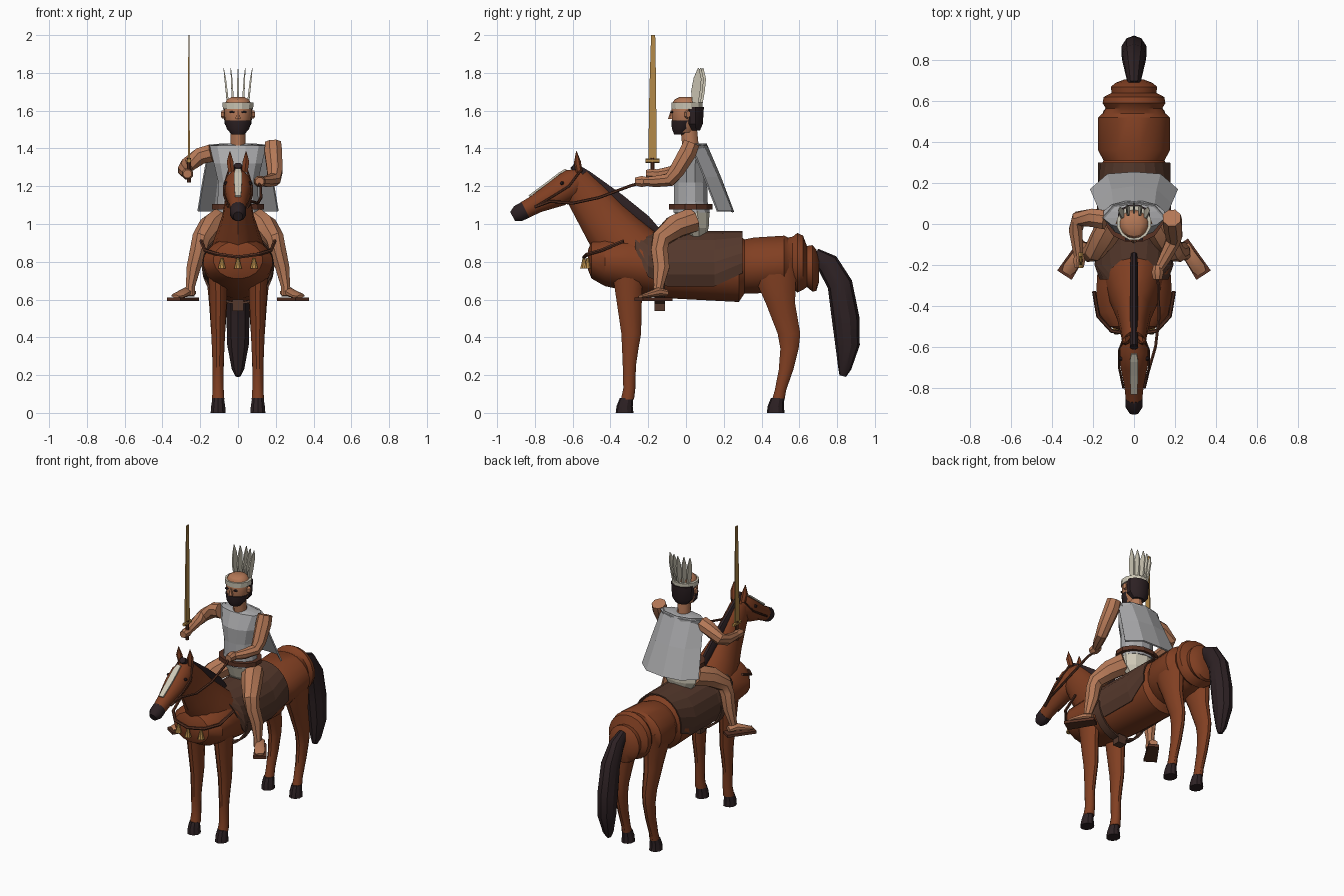
import bpy, bmesh, math
from mathutils import Vector

X, Y, Z = Vector((1, 0, 0)), Vector((0, 1, 0)), Vector((0, 0, 1))


def material(name, rgb):
    m = bpy.data.materials.new(name)
    m.diffuse_color = (*rgb, 1)
    return m


COAT = material("chestnut", (0.22, 0.05, 0.016))
DARK = material("dark hair", (0.026, 0.015, 0.017))
RUG = material("brown rug", (0.09, 0.04, 0.025))
LEATHER = material("leather", (0.10, 0.032, 0.017))
SKIN = material("skin", (0.46, 0.19, 0.095))
CLOTH = material("grey cloth", (0.40, 0.40, 0.41))
CREAM = material("cream", (0.62, 0.58, 0.47))
GOLD = material("gold", (0.45, 0.25, 0.065))


def finish(name, bm, mat, smooth=True, thick=0):
    bmesh.ops.recalc_face_normals(bm, faces=bm.faces)
    me = bpy.data.meshes.new(name)
    bm.to_mesh(me)
    bm.free()
    ob = bpy.data.objects.new(name, me)
    bpy.context.collection.objects.link(ob)
    me.materials.append(mat)
    if thick:
        mod = ob.modifiers.new("thickness", 'SOLIDIFY')
        mod.thickness = thick
    if smooth:
        bpy.ops.object.select_all(action='DESELECT')
        ob.select_set(True)
        bpy.context.view_layer.objects.active = ob
        bpy.ops.object.shade_smooth_by_angle(angle=math.radians(32))
    return ob


def loft(name, mat, pts, n=12, side=X, smooth=True, axis=None):
    """Rings (x, y, z, half width, half depth) joined along a path."""
    bm = bmesh.new()
    c = [Vector(p[:3]) for p in pts]
    rings = []
    for i, p in enumerate(pts):
        t = axis or (c[min(i + 1, len(c) - 1)] - c[max(i - 1, 0)]).normalized()
        u = (side - t * side.dot(t)).normalized()
        v = t.cross(u)
        a, b = p[3], p[4] if len(p) > 4 else p[3]
        k = math.sqrt(2) if n == 4 else 1
        ring = []
        for j in range(n):
            w = math.tau * (j + 0.5) / n
            ring.append(bm.verts.new(c[i] + u * a * k * math.cos(w) + v * b * k * math.sin(w)))
        rings.append(ring)
    for r, s in zip(rings, rings[1:]):
        for j in range(n):
            bm.faces.new((r[j], r[(j + 1) % n], s[(j + 1) % n], s[j]))
    bm.faces.new(rings[0])
    bm.faces.new(rings[-1])
    return finish(name, bm, mat, smooth)


def sheet(name, mat, rows, thick, smooth=False):
    bm = bmesh.new()
    g = [[bm.verts.new(p) for p in row] for row in rows]
    for r, s in zip(g, g[1:]):
        for j in range(len(r) - 1):
            bm.faces.new((r[j], r[j + 1], s[j + 1], s[j]))
    return finish(name, bm, mat, smooth, thick)


def mid(rows):
    """Rows of (y, z, half width, half depth) on the centre line."""
    return [(0, *r) for r in rows]


# Horse barrel, with stepped folds at the rump
loft("horse_body", COAT, mid([
    (-0.52, .81, .06, .05), (-.50, .81, .13, .10), (-.43, .80, .185, .13), (-.30, .79, .185, .15),
    (-.10, .775, .172, .17), (.28, .765, .17, .18), (.31, .775, .15, .145), (.36, .78, .178, .15),
    (.52, .79, .178, .15), (.54, .79, .155, .14), (.565, .795, .14, .14), (.59, .795, .155, .16),
    (.62, .795, .15, .145), (.64, .775, .11, .11), (.67, .765, .115, .125), (.69, .755, .09, .11),
    (.705, .755, .05, .06)]), n=20, axis=Y)
loft("horse_neck", COAT, mid([(-.28, .84, .15, .17), (-.37, .94, .115, .15), (-.44, 1.03, .085, .128),
                              (-.52, 1.14, .066, .108), (-.59, 1.23, .055, .085)]), n=14)
loft("horse_head", COAT, mid([(-.54, 1.25, .04, .05), (-.60, 1.215, .07, .08), (-.68, 1.165, .07, .075),
                              (-.79, 1.108, .048, .05), (-.855, 1.073, .041, .046)]), n=14)
loft("horse_muzzle", DARK, mid([(-.85, 1.075, .043, .048), (-.89, 1.055, .043, .046), (-.918, 1.04, .025, .028)]))
loft("blaze", CREAM, mid([(-.635, 1.289, .014, .005), (-.67, 1.268, .02, .005), (-.74, 1.214, .02, .005),
                          (-.83, 1.148, .016, .005)]), n=4, smooth=False)
loft("mane", DARK, mid([(-.60, 1.31, .022, .02), (-.53, 1.25, .022, .038), (-.36, 1.12, .022, .045),
                        (-.22, 1.01, .022, .042), (-.15, .96, .016, .02)]), n=8)
loft("tail", DARK, mid([(.68, .84, .03, .035), (.75, .79, .045, .06), (.815, .68, .06, .067),
                        (.845, .50, .064, .073), (.855, .36, .06, .065), (.84, .235, .035, .035),
                        (.83, .195, .015, .018)]), n=10)

for s, tag in ((-1, "right"), (1, "left")):
    # Horse legs and hooves
    x = s * .105
    loft(f"front_leg_{tag}", COAT, [(x, -.30, .80, .06, .10), (x, -.305, .66, .05, .075), (x, -.29, .42, .038, .054),
                                   (x, -.295, .34, .034, .045), (x, -.30, .25, .03, .036), (x, -.30, .13, .03, .033),
                                   (x, -.31, .07, .034, .036)], axis=Z)
    loft(f"hind_leg_{tag}", COAT, [(x, .46, .82, .06, .13), (x, .475, .70, .062, .11), (x, .50, .58, .05, .08),
                                  (x, .545, .42, .038, .062), (x, .548, .34, .034, .05), (x, .53, .23, .03, .04),
                                  (x, .50, .12, .028, .031), (x, .49, .075, .03, .034)], axis=Z)
    for part, y in (("front", -.325), ("hind", .475)):
        loft(f"{part}_hoof_{tag}", DARK, [(x, y, 0, .042, .047), (x, y, .035, .039, .043), (x, y + .01, .078, .032, .036)],
             n=10, axis=Z)
    # Ears, eyes and bridle details of the horse
    loft(f"horse_ear_{tag}", COAT, [(s * .035, -.565, 1.275, .018, .018), (s * .042, -.575, 1.33, .02, .018),
                                   (s * .043, -.58, 1.385, .002, .002)], n=6)
    loft(f"horse_eye_{tag}", DARK, [(s * .055, -.655, 1.215, .013), (s * .074, -.66, 1.217, .007)], n=8, side=Y)
    loft(f"cheek_strap_{tag}", LEATHER, [(s * .05, -.56, 1.28, .006), (s * .074, -.62, 1.20, .006),
                                        (s * .073, -.70, 1.15, .006), (s * .052, -.80, 1.09, .006)], n=6)
    # Rider legs and sandals
    loft(f"rider_leg_{tag}", SKIN, [(s * .09, .03, 1.02, .07, .07), (s * .145, -.06, .985, .066, .066),
                                   (s * .195, -.135, .92, .052, .052), (s * .212, -.14, .86, .046, .048),
                                   (s * .235, -.13, .77, .04, .046), (s * .252, -.145, .67, .026, .028),
                                   (s * .255, -.15, .62, .028, .03)], n=8)
    loft(f"foot_{tag}", SKIN, [(s * .245, -.105, .635, .028, .018), (s * .27, -.15, .64, .032, .025),
                              (s * .315, -.215, .622, .036, .014), (s * .332, -.24, .617, .025, .008)], n=8)
    loft(f"sandal_{tag}", LEATHER, [(s * .235, -.09, .602, .034, .009), (s * .34, -.25, .602, .042, .009)],
         n=4, smooth=False)
    # Face details of the rider
    loft(f"rider_eye_{tag}", DARK, [(s * .032, -.068, 1.592, .014, .006), (s * .032, -.081, 1.592, .012, .005)],
         n=8, axis=Y)
    loft(f"rider_ear_{tag}", SKIN, [(s * .068, .005, 1.58, .016, .024), (s * .086, .012, 1.58, .012, .02)],
         n=6, side=Y)

# Rug over the back, with a shaped lower edge
rows = []
for y, low, rx in ((-.27, .87, .195), (-.20, .72, .193), (-.10, .67, .184), (.15, .67, .18), (.30, .74, .178)):
    end = math.acos((low - .775) / .187)
    rows.append([(rx * math.sin(end * k / 6), y, .775 + .187 * math.cos(end * k / 6)) for k in range(-6, 7)])
sheet("saddle_rug", RUG, rows, .008)

# Girth, chest strap, bells, noseband and rein
loft("girth", RUG, [(.186 * math.cos(a), -.14, .775 - .195 * math.sin(a), .028, .006)
                    for a in [math.pi * k / 12 for k in range(13)]], n=4, side=Y)
loft("girth_buckle", RUG, [(0, -.14, .54, .03, .028), (0, -.14, .60, .03, .028)], n=4, smooth=False, axis=Z)
loft("chest_strap", LEATHER, [(.195, -.33, .91, .01), (.175, -.45, .86, .01), (.11, -.522, .84, .01),
                              (0, -.54, .825, .01), (-.11, -.522, .84, .01), (-.175, -.45, .86, .01),
                              (-.195, -.33, .91, .01)], n=6, side=Z)
for i in (-1, 0, 1):
    y = -.54 + .02 * abs(i)
    loft(f"bell_{i + 2}", GOLD, [(i * .085, y, .765, .022), (i * .085, y, .785, .016), (i * .085, y, .82, .008)],
         n=8, axis=Z)
loft("rein", LEATHER, [(.10, -.22, 1.225, .008), (.12, -.30, 1.20, .008), (.122, -.46, 1.14, .008),
                       (.105, -.60, 1.11, .008), (.07, -.72, 1.12, .008), (.05, -.80, 1.09, .008)], n=6)

# Rider clothing
loft("tunic", CLOTH, [(0, .03, 1.06, .12, .10), (0, .025, 1.12, .112, .092), (0, .025, 1.22, .108, .09),
                      (0, .025, 1.32, .132, .092), (0, .045, 1.415, .155, .07), (0, .045, 1.425, .06, .05)],
     n=12, smooth=False, axis=Z)
loft("belt", LEATHER, [(0, .025, 1.078, .143, .118), (0, .025, 1.106, .143, .118)], axis=Z, smooth=False)
loft("loincloth", CREAM, [(0, .055, .93, .09, .05), (0, .045, .98, .125, .075), (0, .03, 1.07, .12, .095)],
     n=10, axis=Z, smooth=False)
sheet("cape", CLOTH, [
    [(-.155, .03, 1.42), (-.10, .09, 1.425), (0, .11, 1.425), (.10, .09, 1.425), (.155, .03, 1.42)],
    [(-.185, .10, 1.25), (-.11, .17, 1.25), (0, .185, 1.25), (.11, .17, 1.25), (.185, .10, 1.25)],
    [(-.215, .17, 1.07), (-.13, .245, 1.07), (0, .255, 1.065), (.13, .245, 1.07), (.215, .17, 1.07)]], .01)

# Rider arms: one raised with the sword, one on the rein
loft("sword_arm", SKIN, [(-.14, .02, 1.375, .05), (-.20, .03, 1.36, .048), (-.27, .025, 1.31, .04),
                         (-.285, -.03, 1.285, .036), (-.275, -.12, 1.27, .028), (-.27, -.16, 1.265, .024)], n=8, side=Z)
loft("rein_arm", SKIN, [(.185, .03, 1.43, .046), (.187, .01, 1.38, .05), (.195, -.05, 1.28, .044),
                        (.19, -.085, 1.235, .038), (.155, -.16, 1.225, .032), (.125, -.215, 1.225, .024)], n=8)
for tag, x, y, z in (("sword", -.268, -.178, 1.265), ("rein", .115, -.235, 1.225)):
    loft(f"{tag}_hand", SKIN, [(x, y + .035, z, .022, .024), (x, y, z, .032, .032), (x, y - .035, z, .024, .022)],
         n=8, axis=Y)

# Sword
loft("sword_grip", LEATHER, [(-.26, -.178, 1.22, .011), (-.26, -.178, 1.35, .011)], n=8)
loft("sword_guard", GOLD, [(-.26, -.215, 1.335, .012), (-.26, -.14, 1.335, .012)], n=6)
loft("sword_blade", GOLD, [(-.26, -.178, 1.335, .005, .022), (-.26, -.176, 1.7, .004, .018),
                           (-.26, -.174, 2.0, .003, .011)], n=4, axis=Z, smooth=False)

# Rider head, hair, beard and headdress
loft("rider_neck", SKIN, [(0, .025, 1.40, .042, .045), (0, .012, 1.53, .04, .045)], axis=Z)
loft("rider_head", SKIN, [(0, -.005, 1.485, .045, .05), (0, -.002, 1.53, .068, .07), (0, 0, 1.585, .074, .077),
                          (0, 0, 1.635, .074, .075), (0, 0, 1.66, .058, .06), (0, 0, 1.672, .035, .035)],
     n=14, axis=Z)
loft("hair", DARK, [(0, .045, 1.495, .045, .03), (0, .035, 1.53, .074, .056), (0, .035, 1.62, .08, .062)], n=12, axis=Z)
loft("beard", DARK, [(0, -.03, 1.475, .036, .034), (0, -.022, 1.505, .062, .055), (0, -.012, 1.548, .074, .067)],
     n=12, axis=Z)
loft("nose", SKIN, [(0, -.078, 1.555, .016, .018), (0, -.073, 1.60, .007, .008)], n=6, axis=Z)
loft("headband", CREAM, [(0, .005, 1.61, .083, .084), (0, .005, 1.643, .085, .086)], n=12, axis=Z, smooth=False)
for i in range(-2, 3):
    y = .085 - .012 * abs(i)
    loft(f"feather_{i + 3}", CREAM, [(i * .026, y - .012, 1.62, .006, .012), (i * .030, y - .01, 1.70, .005, .024),
                                    (i * .034, y, 1.77, .004, .021), (i * .038, y + .005, 1.825, .001, .003)],
         n=4, smooth=False)
